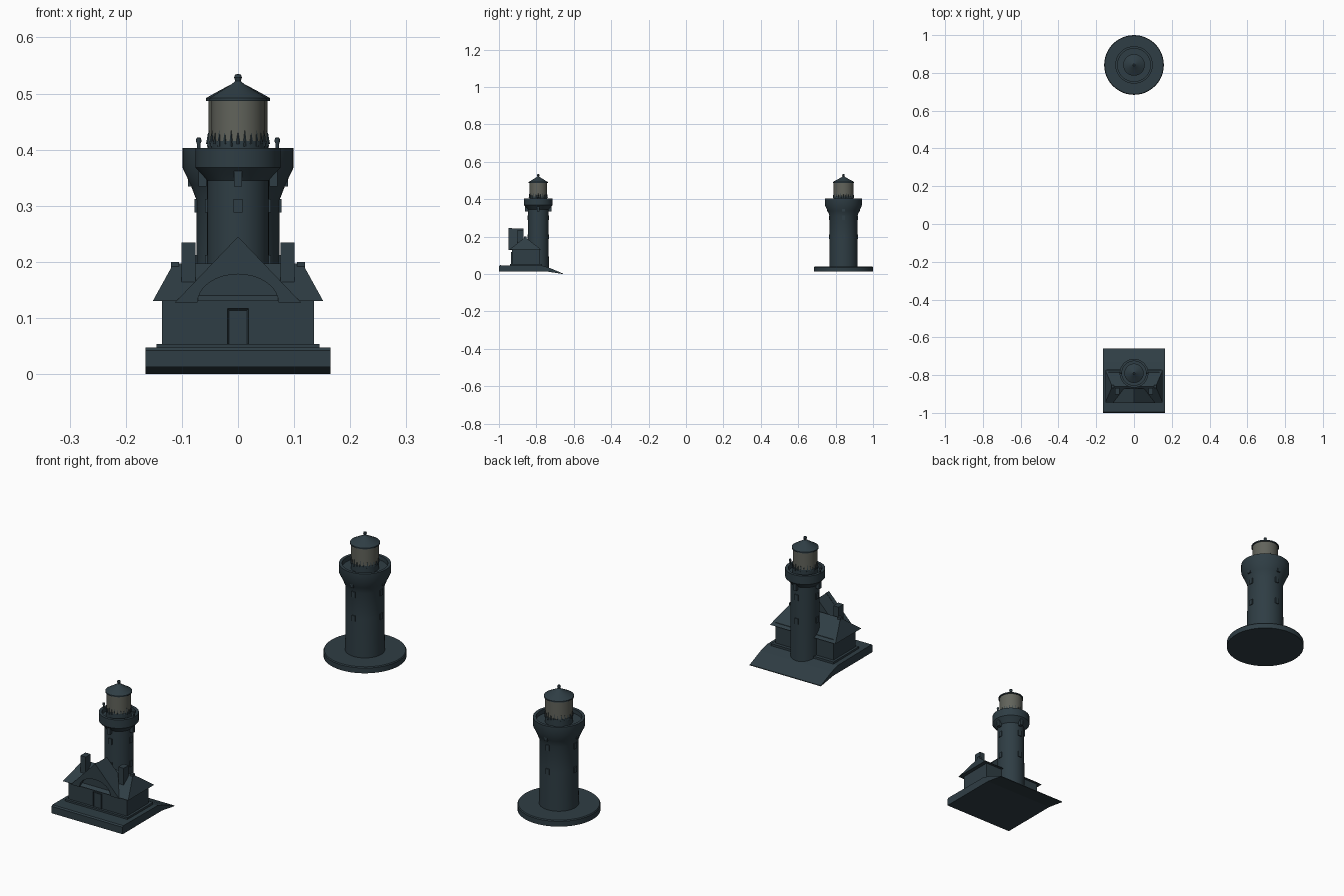
import bpy
import bmesh
import math
from mathutils import Matrix, Vector

if "Cube" in bpy.data.objects:
    bpy.data.objects.remove(bpy.data.objects["Cube"])


def material(name, rgb):
    m = bpy.data.materials.new(name)
    m.use_nodes = True
    m.diffuse_color = (*rgb, 1)
    bsdf = next(n for n in m.node_tree.nodes if n.type == "BSDF_PRINCIPLED")
    bsdf.inputs["Base Color"].default_value = (*rgb, 1)
    bsdf.inputs["Roughness"].default_value = 0.8
    return m


SLATE = material("dark slate", (0.028, 0.047, 0.058))
GLASS = material("warm grey glass", (0.12, 0.125, 0.105))


def finish(name, bm, mat=SLATE, smooth=False):
    bmesh.ops.recalc_face_normals(bm, faces=bm.faces[:])
    mesh = bpy.data.meshes.new(name)
    bm.to_mesh(mesh)
    bm.free()
    mesh.materials.append(mat)
    ob = bpy.data.objects.new(name, mesh)
    bpy.context.collection.objects.link(ob)
    if smooth:
        bpy.ops.object.select_all(action="DESELECT")
        ob.select_set(True)
        bpy.context.view_layer.objects.active = ob
        bpy.ops.object.shade_smooth_by_angle(angle=math.radians(35))
    return ob


def lathe(name, profile, y, mat=SLATE):
    """Turn an (r, z) profile about a vertical axis at the given y."""
    bm = bmesh.new()
    vs = [bm.verts.new((r, y, z)) for r, z in profile]
    es = [bm.edges.new(pair) for pair in zip(vs, vs[1:])]
    bmesh.ops.spin(bm, geom=vs + es, cent=(0, y, 0), axis=(0, 0, 1),
                   angle=math.tau, steps=48, use_duplicate=False)
    bmesh.ops.remove_doubles(bm, verts=bm.verts[:], dist=0.0001)
    return finish(name, bm, mat, smooth=True)


def prism(name, points, direction):
    """Extrude a closed outline along a direction."""
    bm = bmesh.new()
    face = bm.faces.new([bm.verts.new(p) for p in points])
    out = bmesh.ops.extrude_face_region(bm, geom=[face], use_keep_orig=True)
    moved = [g for g in out["geom"] if isinstance(g, bmesh.types.BMVert)]
    bmesh.ops.translate(bm, verts=moved, vec=direction)
    return finish(name, bm)


def box(name, centre, size):
    bm = bmesh.new()
    bmesh.ops.create_cube(bm, size=1, matrix=Matrix.Translation(centre) @ Matrix.Diagonal((*size, 1)))
    return finish(name, bm)


def tower(label, y, r, gallery, flare, lamp):
    """Shaft with parapet gallery, glazed lantern, roof and finial."""
    inner = gallery - 0.012
    lathe(label + "_shaft", [(0, 0.02), (r + 0.002, 0.02), (r, 0.2), (r, flare),
                             ((r + gallery) / 2 - 0.002, (flare + 0.365) / 2),
                             (gallery, 0.368), (gallery, 0.403), (inner, 0.403),
                             (inner, 0.385), (0, 0.385)], y)
    lathe(label + "_lantern_base", [(0, 0.38), (lamp + 0.001, 0.38),
                                    (lamp + 0.001, 0.415), (0, 0.415)], y)
    lathe(label + "_lantern_glass", [(0, 0.41), (lamp, 0.41), (lamp, 0.49), (0, 0.49)], y, GLASS)
    lathe(label + "_lantern_roof", [(0, 0.487), (lamp + 0.004, 0.487), (lamp + 0.004, 0.492),
                                    (lamp * 0.6, 0.506), (0.011, 0.517), (0.005, 0.522),
                                    (0.007, 0.529), (0.005, 0.534), (0, 0.535)], y)

    # pointed pickets around the foot of the glass
    bm = bmesh.new()
    for i in range(24):
        a = math.tau * i / 24
        place = Matrix.Translation((lamp * math.cos(a), y + lamp * math.sin(a), 0.42))
        bmesh.ops.create_cone(bm, cap_ends=True, segments=4, radius1=0.004, radius2=0.0005,
                              depth=0.02 + 0.008 * (i % 2), matrix=place)
    finish(label + "_lantern_pickets", bm)

    # small windows and hanging brackets on four sides
    for i in range(4):
        d = Vector((math.cos(i * math.pi / 2), math.sin(i * math.pi / 2), 0))
        wide = Vector((abs(d.y), abs(d.x), 0))
        for z in (0.2, 0.3):
            c = Vector((0, y, z)) + d * r
            box(label + "_window", c, wide * 0.016 + Vector((abs(d.x), abs(d.y), 0)) * 0.007
                + Vector((0, 0, 0.024)))
        c = Vector((0, y, 0.352)) + d * (r + 0.008)
        box(label + "_bracket", c, (0.014, 0.014, 0.036))


# rear tower on its round plinth
REAR, FRONT = 0.842, -0.79
tower("rear_tower", REAR, 0.074, 0.099, 0.31, 0.053)
lathe("round_plinth", [(0, 0.014), (0.158, 0.014), (0.158, 0.036), (0.155, 0.04), (0, 0.04)], REAR)

# front tower with gallery posts
tower("front_tower", FRONT, 0.055, 0.076, 0.345, 0.047)
for s in (-1, 1):
    post = lathe("gallery_post", [(0, 0.39), (0.004, 0.39), (0.003, 0.41), (0.005, 0.415),
                                  (0.004, 0.421), (0, 0.422)], 0)
    post.location = (s * 0.07, FRONT, 0)

# square ground slab sloping away at the back
slab = [(-1, 0.013), (-1, 0.042), (-0.995, 0.047), (-0.77, 0.045), (-0.73, 0.033),
        (-0.658, 0.003), (-0.658, 0), (-0.74, 0.013)]
prism("ground_slab", [(-0.165, y, z) for y, z in slab], (0.33, 0, 0))
box("house_plinth", (0, -0.855, 0.045), (0.29, 0.17, 0.018))

# house walls
box("house_walls", (0, -0.857, 0.09), (0.27, 0.145, 0.1))

# hipped roof: eaves rectangle drawn in to a ridge
bm = bmesh.new()
eaves = [bm.verts.new((x, y, 0.13)) for x, y in
         ((-0.152, -0.945), (0.152, -0.945), (0.152, -0.773), (-0.152, -0.773))]
left = bm.verts.new((0.115, -0.86, 0.197))
right = bm.verts.new((-0.115, -0.86, 0.197))
a, b, c, d = eaves
for f in ((a, b, c, d), (a, b, left, right), (c, d, right, left), (b, c, left), (d, a, right)):
    bm.faces.new(f)
finish("hipped_roof", bm)

# front gable, with an arched hood standing forward of it
prism("gable", [(-0.11, -0.932, 0.13), (0.11, -0.932, 0.13), (0, -0.932, 0.243)], (0, 0.062, 0))
arch = [(0.072 * math.cos(t), 0.128 + 0.05 * math.sin(t))
        for t in (math.pi * i / 16 for i in range(17))]
hood = [(-0.112, 0.128), (0, 0.245), (0.112, 0.128)] + arch
prism("gable_hood", [(x, -0.948, z) for x, z in hood], (0, 0.018, 0))

# door: raised surround with a sunken panel
bm = bmesh.new()
bmesh.ops.create_cube(bm, size=1, matrix=Matrix.Translation((0, -0.931, 0.079))
                      @ Matrix.Diagonal((0.038, 0.008, 0.075, 1)))
bm.normal_update()
panel = [f for f in bm.faces if f.normal.y < -0.9]
bmesh.ops.inset_individual(bm, faces=panel, thickness=0.004, depth=-0.004)
finish("front_door", bm)

# chimneys and ridge-end caps
for s in (-1, 1):
    box("chimney", (s * 0.088, -0.885, 0.197), (0.025, 0.033, 0.075))
    box("ridge_cap", (s * 0.112, -0.86, 0.193), (0.014, 0.014, 0.014))
